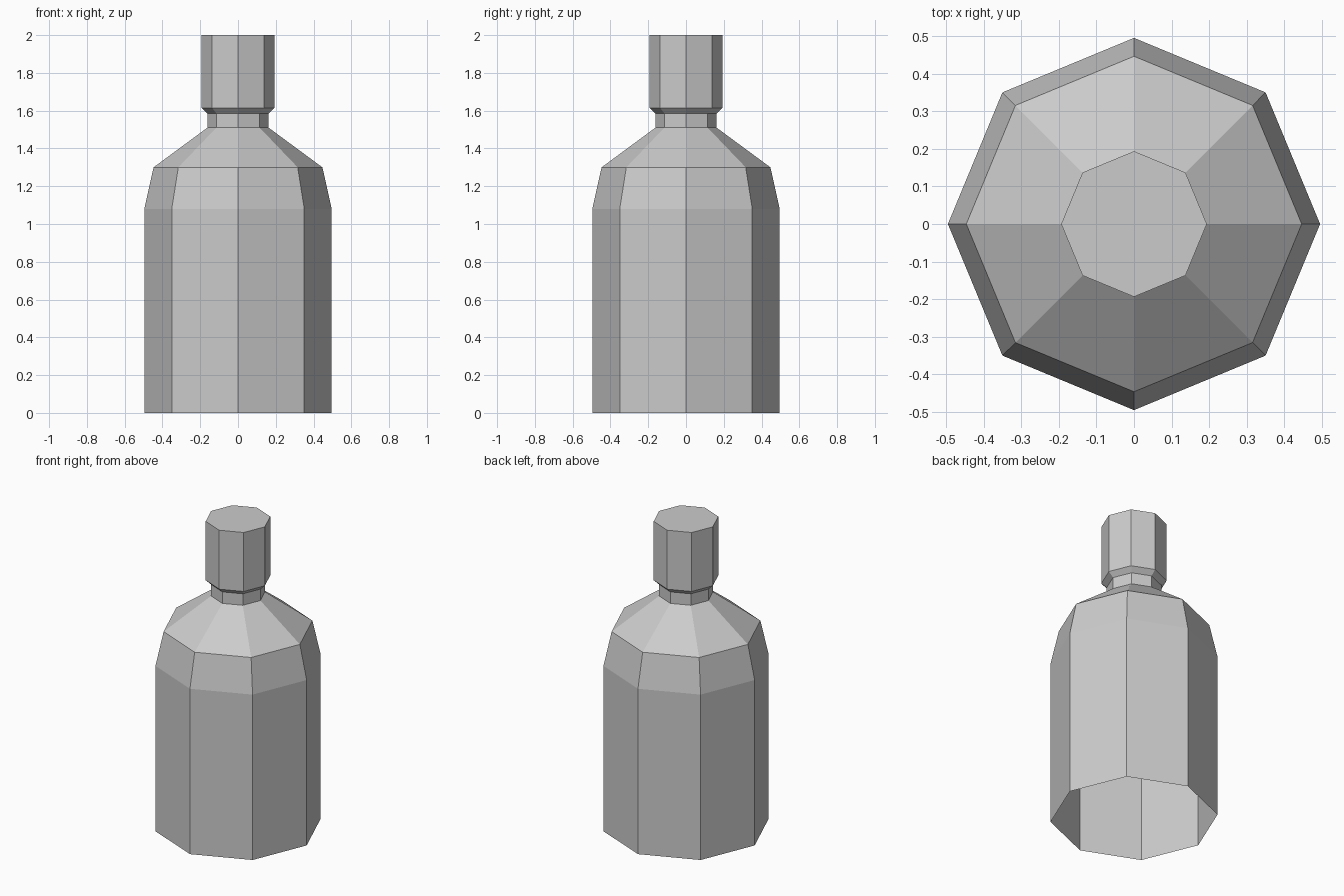
import bpy
import bmesh
from math import cos, sin, pi

SIDES = 8

cube = bpy.data.objects.get("Cube")
if cube:
    bpy.data.objects.remove(cube, do_unlink=True)

grey = bpy.data.materials.new("plain grey")
grey.use_nodes = True
colour = (0.6, 0.6, 0.6, 1)
grey.diffuse_color = colour
grey.node_tree.nodes["Principled BSDF"].inputs["Base Color"].default_value = colour


def lathe(name, profile, close_top=False):
    """Turn a (radius, height) profile into a flat-sided shell."""
    bm = bmesh.new()
    rings = []
    for r, z in profile:
        rings.append([bm.verts.new((r * cos(2 * pi * i / SIDES),
                                    r * sin(2 * pi * i / SIDES), z))
                      for i in range(SIDES)])
    for low, high in zip(rings, rings[1:]):
        for i in range(SIDES):
            j = (i + 1) % SIDES
            bm.faces.new((low[i], low[j], high[j], high[i]))
    if close_top:
        bm.faces.new(rings[-1])
    mesh = bpy.data.meshes.new(name)
    bm.to_mesh(mesh)
    bm.free()
    mesh.materials.append(grey)
    obj = bpy.data.objects.new(name, mesh)
    bpy.context.collection.objects.link(obj)
    return obj


# Body, shoulder and neck, open at the base
lathe("bottle_body", [(0.496, 0), (0.496, 1.08), (0.447, 1.30),
                      (0.162, 1.51), (0.162, 1.585)])

# Cap with a bevelled lower rim and a closed top
lathe("bottle_cap", [(0.162, 1.585), (0.194, 1.615), (0.194, 2.0)],
      close_top=True)
